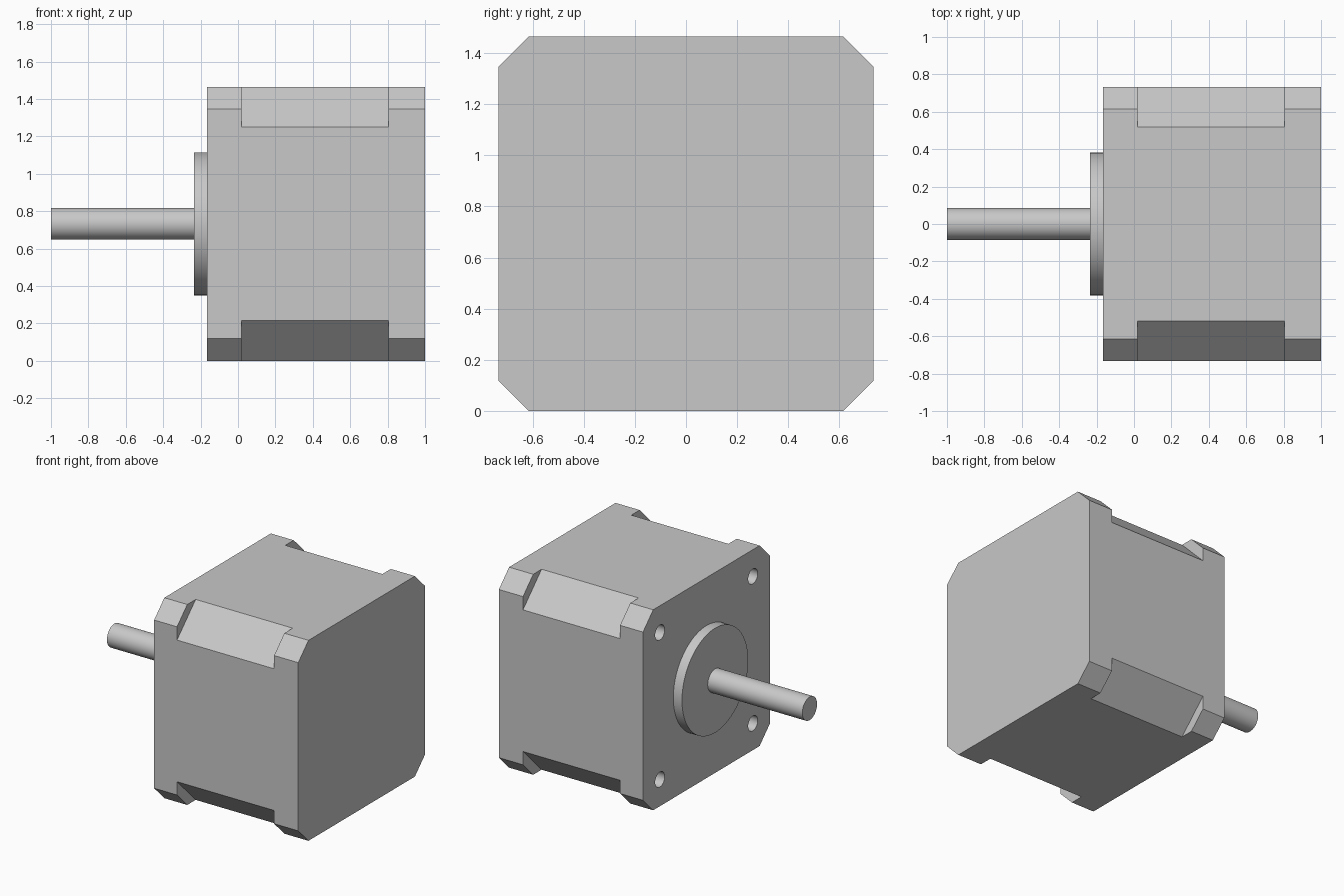
import bpy, bmesh, math
from mathutils import Matrix, Vector

cube = bpy.data.objects.get("Cube")
if cube:
    bpy.data.objects.remove(cube, do_unlink=True)

HALF = 0.7325           # half width of the square body
FRONT, BACK = -0.165, 1.0
CHAMFER, NOTCH = 0.118, 0.215
HOLE = 0.537            # bolt hole offset from the axis
AXIS = Vector((0, 0, HALF))

grey = bpy.data.materials.new("metal grey")
grey.use_nodes = True
colour = (0.58, 0.58, 0.58, 1)
grey.diffuse_color = colour
grey.node_tree.nodes["Principled BSDF"].inputs["Base Color"].default_value = colour


def make_object(name, bm):
    bmesh.ops.recalc_face_normals(bm, faces=bm.faces)
    mesh = bpy.data.meshes.new(name)
    bm.to_mesh(mesh)
    bm.free()
    mesh.materials.append(grey)
    obj = bpy.data.objects.new(name, mesh)
    bpy.context.collection.objects.link(obj)
    return obj


def add_cylinder(bm, x0, x1, radius, y=0, z=0, sides=64):
    place = Matrix.Translation(AXIS + Vector(((x0 + x1) / 2, y, z)))
    bmesh.ops.create_cone(bm, cap_ends=True, segments=sides, radius1=radius,
                          radius2=radius, depth=x1 - x0,
                          matrix=place @ Matrix.Rotation(math.pi / 2, 4, 'Y'))


def activate(obj):
    bpy.ops.object.select_all(action='DESELECT')
    obj.select_set(True)
    bpy.context.view_layer.objects.active = obj


def smooth(obj):
    activate(obj)
    bpy.ops.object.shade_smooth_by_angle(angle=math.radians(30))


# Body: octagonal profile extruded along the motor axis
bm = bmesh.new()
inner = HALF - CHAMFER
profile = []
for turn in range(4):
    spin = Matrix.Rotation(turn * math.pi / 2, 3, 'X')
    profile += [spin @ Vector((0, HALF, -inner)), spin @ Vector((0, HALF, inner))]
start = Vector((FRONT, 0, HALF))
face = bm.faces.new([bm.verts.new(p + start) for p in profile])
grown = bmesh.ops.extrude_face_region(bm, geom=[face], use_keep_orig=True)
bmesh.ops.translate(bm, vec=(BACK - FRONT, 0, 0),
                    verts=[g for g in grown["geom"] if isinstance(g, bmesh.types.BMVert)])
body = make_object("motor_body", bm)

# Cutter: deeper corner notches along the middle, and four bolt holes
bm = bmesh.new()
plane = (2 * HALF - NOTCH) / math.sqrt(2)
x0, x1 = 0.02, 0.805
for turn in range(4):
    spin = Matrix.Rotation(math.radians(45 + 90 * turn), 4, 'X')
    place = Matrix.Translation(AXIS) @ spin
    place = place @ Matrix.Translation(((x0 + x1) / 2, plane + 0.2, 0))
    bmesh.ops.create_cube(bm, size=1, matrix=place @ Matrix.Diagonal((x1 - x0, 0.4, 0.8, 1)))
for y in (-HOLE, HOLE):
    for z in (-HOLE, HOLE):
        add_cylinder(bm, FRONT - 0.1, FRONT + 0.15, 0.055, y, z, 32)
cutter = make_object("notch_and_hole_cutter", bm)
cutter.hide_render = True

cut = body.modifiers.new("cut", 'BOOLEAN')
cut.operation = 'DIFFERENCE'
cut.solver = 'EXACT'
cut.object = cutter
activate(body)
bpy.ops.object.modifier_apply(modifier=cut.name)
bpy.data.objects.remove(cutter, do_unlink=True)
smooth(body)

# Round pilot boss on the mounting face
bm = bmesh.new()
add_cylinder(bm, -0.235, FRONT + 0.02, 0.382, sides=96)
smooth(make_object("pilot_boss", bm))

# Output shaft
bm = bmesh.new()
add_cylinder(bm, -1.0, -0.2, 0.085)
smooth(make_object("output_shaft", bm))
